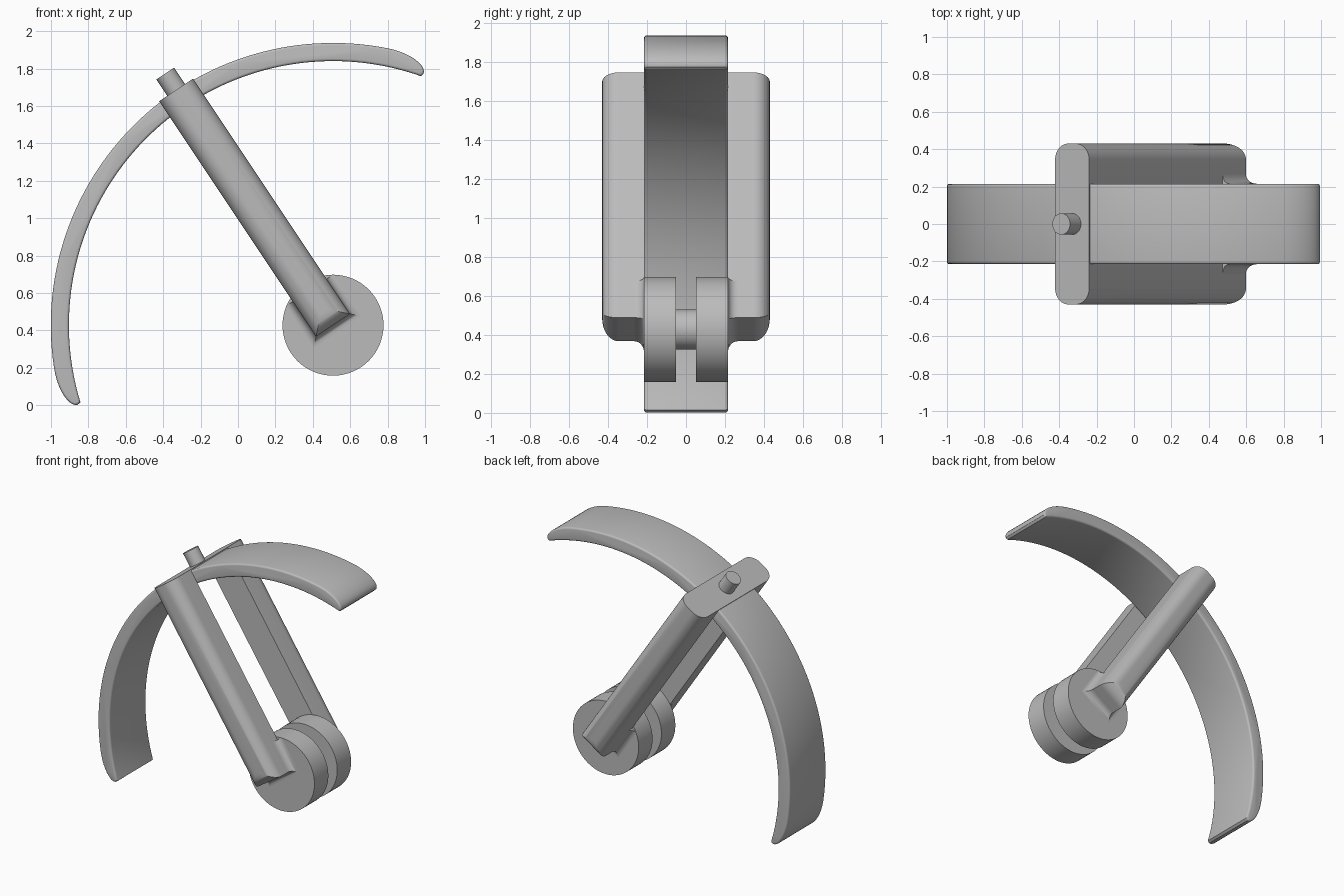
import bpy, bmesh
from math import sin, cos, pi, radians
from mathutils import Vector

cube = bpy.data.objects.get("Cube")
if cube:
    bpy.data.objects.remove(cube)

grey = bpy.data.materials.new("plain grey")
grey.use_nodes = True
grey.diffuse_color = (0.5, 0.5, 0.5, 1)
grey.node_tree.nodes["Principled BSDF"].inputs["Base Color"].default_value = (0.5, 0.5, 0.5, 1)

# Pivot of the swing, arm direction and the direction across the arm
PIVOT = Vector((0.508, 0, 0.428))
TILT = radians(123.7)
ALONG = Vector((cos(TILT), 0, sin(TILT)))
ACROSS = Vector((sin(TILT), 0, -cos(TILT)))
HALF = 0.109      # half width of an arm
REACH = 1.512     # pivot to the end cap


def place(across, y, along):
    return PIVOT + ACROSS * across + ALONG * along + Vector((0, y, 0))


def loft(name, rings):
    """Skin a list of equal-length point rings and close both ends."""
    bm = bmesh.new()
    rows = [[bm.verts.new(p) for p in ring] for ring in rings]
    n = len(rows[0])
    for a, b in zip(rows, rows[1:]):
        for i in range(n):
            j = (i + 1) % n
            bm.faces.new((a[i], a[j], b[j], b[i]))
    bm.faces.new(rows[0])
    bm.faces.new(rows[-1])
    bmesh.ops.recalc_face_normals(bm, faces=bm.faces)
    mesh = bpy.data.meshes.new(name)
    bm.to_mesh(mesh)
    bm.free()
    mesh.materials.append(grey)
    obj = bpy.data.objects.new(name, mesh)
    bpy.context.collection.objects.link(obj)
    bpy.ops.object.select_all(action="DESELECT")
    obj.select_set(True)
    bpy.context.view_layer.objects.active = obj
    bpy.ops.object.shade_smooth_by_angle(angle=radians(30))
    return obj


def slab(y, half, low, high):
    return [place(s, y, d) for s, d in ((-half, low), (half, low), (half, high), (-half, high))]


def disc(name, radius, y0, y1):
    turn = [2 * pi * i / 64 for i in range(64)]
    loft(name, [[place(radius * cos(t), y, radius * sin(t)) for t in turn] for y in (y0, y1)])


# Curved blade: a thick arc with tapered tips and softened long edges
START, END, TAPER = radians(70.2), radians(197.3), radians(8.5)
OUTER, INNER = 1.509, 1.412


def blade_ring(y, inset):
    a, b = START + inset / INNER, END - inset / INNER
    outer, inner = OUTER - inset, INNER + inset
    lip = 0.018 - inset / 2
    points = []
    tip = [(1 - cos(k * pi / 20), sin(k * pi / 20)) for k in range(11)]

    def polar(t, r):
        points.append(PIVOT + Vector((r * cos(t), y, r * sin(t))))

    for u, v in tip:
        polar(a + TAPER * u, inner + lip + (outer - inner - lip) * v)
    for k in range(1, 60):
        polar(a + TAPER + (b - a - 2 * TAPER) * k / 60, outer)
    for u, v in reversed(tip):
        polar(b - TAPER * u, inner + lip + (outer - inner - lip) * v)
    for k in range(73):
        polar(b - radians(0.3) - (b - a - radians(0.6)) * k / 72, inner)
    return points


SOFT = 0.014
corner = [(SOFT * (1 - sin(k * pi / 8)), SOFT * (1 - cos(k * pi / 8))) for k in range(5)]
edge = [(0.215 - dy, e) for e, dy in corner]
loft("curved_blade", [blade_ring(-y, e) for y, e in edge] + [blade_ring(y, e) for y, e in reversed(edge)])

# Fork arms, rounded outside, with a fillet running onto each wheel
ROUND, FILLET = 0.085, 0.05
for side, s in (("right", -1), ("left", 1)):
    rings = [slab(s * 0.213, HALF, 0, REACH)]
    for k in range(13):
        t = k * pi / 24
        trim = ROUND * (1 - cos(t))
        rings.append(slab(s * (0.43 - ROUND * (1 - sin(t))), HALF - trim, trim, REACH))
    loft(side + "_arm", rings)

    rings = []
    for k in range(9):
        t = k * pi / 16
        grow = FILLET * 0.85 * (1 - sin(t))
        rings.append(slab(s * (0.215 + FILLET * (1 - cos(t))), HALF + grow, -grow, 0.225))
    loft(side + "_arm_fillet", rings)
    disc(side + "_wheel", 0.27, s * 0.052, s * 0.215)

# Bridge joining the arms through the blade, and the axle between the wheels
loft("arm_bridge", [slab(y, HALF, 1.425, REACH) for y in (-0.214, 0.214)])
disc("axle", 0.103, -0.06, 0.06)

# Peg standing on the bridge
ring = [2 * pi * i / 32 for i in range(32)]
loft("top_peg", [[place(0.057 * cos(t), 0.057 * sin(t), d) for t in ring] for d in (1.48, 1.617)])
